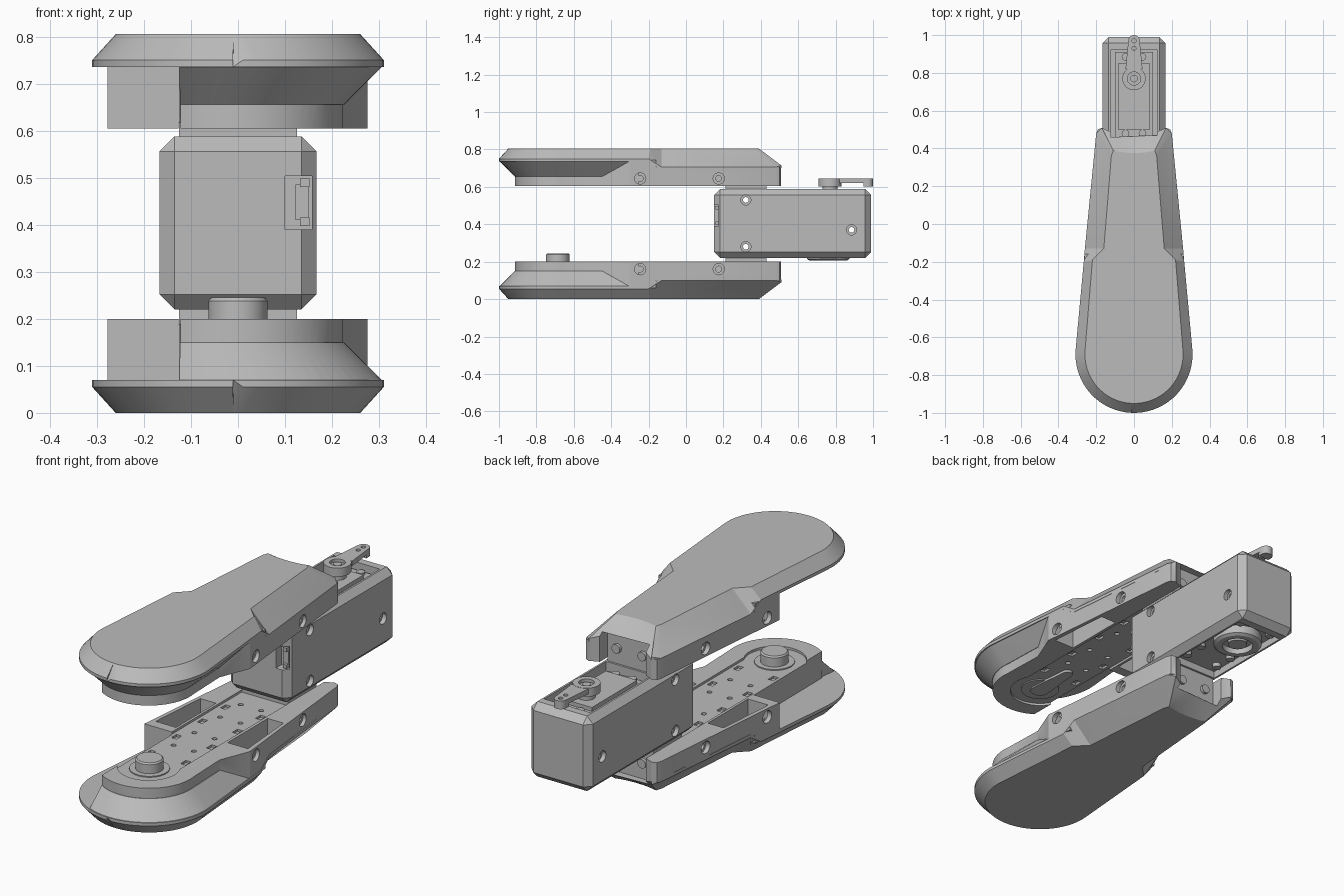
import bpy, bmesh, math
from mathutils import Matrix

cube = bpy.data.objects.get("Cube")
if cube:
    bpy.data.objects.remove(cube, do_unlink=True)

grey = bpy.data.materials.new("plain grey")
grey.use_nodes = True
grey.diffuse_color = (0.5, 0.5, 0.5, 1)
grey.node_tree.nodes["Principled BSDF"].inputs["Base Color"].default_value = (0.5, 0.5, 0.5, 1)
TOTAL = 0.805


def make(name, bm):
    bmesh.ops.recalc_face_normals(bm, faces=bm.faces[:])
    me = bpy.data.meshes.new(name)
    bm.to_mesh(me)
    bm.free()
    me.materials.append(grey)
    ob = bpy.data.objects.new(name, me)
    bpy.context.collection.objects.link(ob)
    return ob


def loft(name, rings):
    """Solid through matching closed rings."""
    bm = bmesh.new()
    loops = [[bm.verts.new(p) for p in r] for r in rings]
    n = len(loops[0])
    for a, b in zip(loops, loops[1:]):
        for i in range(n):
            j = (i + 1) % n
            bm.faces.new((a[i], a[j], b[j], b[i]))
    bm.faces.new(loops[0])
    bm.faces.new(loops[-1])
    return make(name, bm)


def prism(name, pts, z0, z1):
    return loft(name, [[(x, y, z) for x, y in pts] for z in (z0, z1)])


def box(name, x0, x1, y0, y1, z0, z1):
    return prism(name, [(x0, y0), (x1, y0), (x1, y1), (x0, y1)], z0, z1)


def arc(cx, cy, r, a0, a1, n):
    angles = [math.radians(a0 + (a1 - a0) * i / n) for i in range(n + 1)]
    return [(cx + r * math.cos(a), cy + r * math.sin(a)) for a in angles]


def lathe(name, x, y, profile, n=40):
    return loft(name, [[(px, py, z) for px, py in arc(x, y, r, 0, 360 - 360 / n, n - 1)] for r, z in profile])


def rod(name, x, y, r, z0, z1, n=28):
    return lathe(name, x, y, [(r, z0), (r, z1)], n)


def side_rod(name, x0, x1, y, z, r):
    ob = rod(name, 0, 0, r, x0, x1, 24)
    turn = Matrix(((0, 0, 1, 0), (1, 0, 0, y), (0, 1, 0, z), (0, 0, 0, 1)))
    ob.data.transform(turn)
    return ob


def combine(target, tools, op):
    for tool in tools:
        mod = target.modifiers.new("cut", "BOOLEAN")
        mod.operation, mod.solver, mod.object = op, "EXACT", tool
    dg = bpy.context.evaluated_depsgraph_get()
    mesh = bpy.data.meshes.new_from_object(target.evaluated_get(dg))
    target.modifiers.clear()
    target.data = mesh
    for tool in tools:
        bpy.data.objects.remove(tool, do_unlink=True)
    return target


def flipped(ob, name):
    new = ob.copy()
    new.data = ob.data.copy()
    new.name = name
    new.data.transform(Matrix.Translation((0, 0, TOTAL)) @ Matrix.Scale(-1, 4, (0, 0, 1)))
    new.data.flip_normals()
    bpy.context.collection.objects.link(new)
    return new


# Paddle base: teardrop with a chamfered edge that widens toward the rear
HEAD = -0.69
stations = [(o, f, 0.055) for o, f in zip(arc(0, HEAD, 0.31, -88, 5, 16), arc(0, HEAD, 0.26, -88, 5, 16))]
stations += [((0.266, -0.2), (0.22, -0.19), 0.055), ((0.26, -0.13), (0.16, -0.13), 0.1),
             ((0.2, 0.48), (0.12, 0.36), 0.1), ((0.17, 0.51), (0.11, 0.39), 0.09)]
rings = []
for (ox, oy), (fx, fy), z in stations:
    rings.append([(-fx, fy, 0), (fx, fy, 0), (ox, oy, z), (ox, oy, z + 0.015),
                  (-ox, oy, z + 0.015), (-ox, oy, z)])
shell = loft("lower_shell", rings)

# Upper tier: rounded front wall, flared on one side, with the rear side rails
front = [(-0.125, -0.33), (-0.277, -0.33), (-0.261, -0.16), (0.261, -0.16), (0.275, -0.3), (0.215, -0.45)]
front += arc(0, HEAD, 0.224, 8, -123, 24)
rear = [(-0.261, -0.162), (0.261, -0.162), (0.2, 0.48), (0.192, 0.5), (0.17, 0.509),
        (-0.17, 0.509), (-0.192, 0.5), (-0.2, 0.48)]
tier = [prism("front_tier", front, 0.06, 0.2), prism("rear_tier", rear, 0.1, 0.2)]

# Sloped fairing around the rounded front
upper = arc(0, HEAD, 0.226, -123, 5, 22) + [(0.217, -0.45)]
lower = arc(0, HEAD, 0.307, -114, 5, 22) + [(0.274, -0.3)]
tier.append(loft("fairing", [[(u[0], u[1], 0.15), (w[0], w[1], 0.068), (u[0] * 0.9, u[1] + 0.02, 0.06),
                              (u[0] * 0.9, u[1] + 0.02, 0.15)] for u, w in zip(upper, lower)]))
combine(shell, tier, "UNION")

# Cuts: concave rear, end channel, plate recess, side pockets, screw holes
cuts = [lathe("rear_cut", 0, 0.824, [(0.464, -0.01), (0.357, 0.06), (0.357, 0.3)], 96),
        box("channel_cut", -0.125, 0.125, 0.43, 0.7, 0.06, 0.3),
        prism("recess_cut", [(0.125, 0.6), (-0.127, 0.6), (-0.127, HEAD + 0.06)]
              + arc(0, HEAD, 0.14, 155, 385, 24) + [(0.125, HEAD + 0.062)], 0.189, 0.25)]
for s in (-1, 1):
    cuts.append(prism("pocket_cut", [(s * 0.14, -0.28), (s * 0.25, -0.28), (s * 0.225, 0.03), (s * 0.14, 0.03)], 0.1, 0.3))
    for y, x in ((-0.245, 0.268), (0.175, 0.229)):
        cuts.append(side_rod("bore", s * (x - 0.02), s * (x + 0.05), y, 0.16, 0.03))
        cuts.append(side_rod("hole", s * (x - 0.06), s * x, y, 0.16, 0.016))
    for y in (-0.42, -0.26, -0.06, 0.1):
        cuts.append(rod("dot", s * 0.055, y, 0.012, 0.178, 0.21, 14))
    for y in (-0.54, -0.34, -0.14, 0.04):
        cuts.append(box("slot", s * 0.095 - 0.014, s * 0.095 + 0.014, y - 0.02, y + 0.02, 0.178, 0.21))
combine(shell, cuts, "DIFFERENCE")

parts = [shell, flipped(shell, "upper_shell")]

# End screws and pivot mounts between paddles and centre box
for s in (-1, 1):
    screw = rod("lower_end_screw", 0, 0, 0.022, 0.42, 0.445, 20)
    screw.data.transform(Matrix(((1, 0, 0, s * 0.07), (0, 0, 1, 0), (0, 1, 0, 0.14), (0, 0, 0, 1))))
    parts += [screw, flipped(screw, "upper_end_screw")]
mount = box("lower_mount", -0.125, 0.125, 0.21, 0.43, 0.18, 0.225)
parts += [mount, flipped(mount, "upper_mount")]

# Raised button below, horn lever above
parts.append(lathe("button_collar", 0, HEAD + 0.005, [(0.09, 0.18), (0.09, 0.194)]))
parts.append(lathe("button", 0, HEAD + 0.005, [(0.063, 0.18), (0.063, 0.238), (0.057, 0.245)]))
parts.append(prism("upper_lever", arc(0, HEAD, 0.045, 180, 360, 14) + arc(0, HEAD + 0.2, 0.025, 0, 180, 10),
                   0.604, 0.62))
parts.append(rod("upper_lever_hub", 0, HEAD, 0.09, 0.611, 0.625))

# Centre box with chamfered edges
bm = bmesh.new()
bmesh.ops.create_cube(bm, size=1, matrix=Matrix.Translation((0, 0.57, 0.404))
                      @ Matrix.Diagonal((0.333, 0.84, 0.368, 1)))
bmesh.ops.bevel(bm, geom=bm.edges[:], offset=0.032, segments=1, affect="EDGES")
body = make("centre_box", bm)
cuts = [box("top_pocket", -0.125, 0.125, 0.44, 0.92, 0.54, 0.7),
        box("bottom_pocket", -0.125, 0.125, 0.44, 0.92, 0.1, 0.255),
        box("switch_slot", 0.1, 0.157, 0.1, 0.195, 0.39, 0.503)]
for y, z in ((0.32, 0.53), (0.32, 0.28), (0.885, 0.37)):
    cuts.append(side_rod("through_hole", -0.3, 0.3, y, z, 0.015))
    for s in (-1, 1):
        cuts.append(side_rod("bore", s * 0.145, s * 0.3, y, z, 0.027))
combine(body, cuts, "DIFFERENCE")
parts.append(body)
parts.append(box("switch_body", 0.122, 0.15, 0.175, 0.2, 0.41, 0.485))
for z in (0.397, 0.48):
    parts.append(box("switch_tab", 0.132, 0.152, 0.158, 0.2, z, z + 0.018))

# Motor in the top pocket
parts.append(box("motor_body", -0.085, 0.085, 0.5, 0.85, 0.5, 0.575))
parts.append(box("motor_flange", -0.1, 0.1, 0.46, 0.91, 0.5, 0.556))
for s in (-1, 1):
    for y in (0.48, 0.885):
        parts.append(rod("motor_screw", s * 0.045, y, 0.02, 0.55, 0.568, 18))

# Horn on the motor shaft
parts.append(rod("horn_shaft", 0, 0.77, 0.04, 0.56, 0.61))
hub = rod("horn_hub", 0, 0.77, 0.062, 0.603, 0.645, 36)
combine(hub, [rod("hub_recess", 0, 0.77, 0.035, 0.63, 0.7)], "DIFFERENCE")
arm = prism("horn_arm", [(-0.045, 0.82), (0.045, 0.82)] + arc(0, 0.97, 0.03, 0, 180, 14), 0.62, 0.644)
combine(arm, [rod("arm_hole", 0, y, 0.011, 0.5, 0.7, 14) for y in (0.93, 0.97)], "DIFFERENCE")
tip = prism("horn_tip", [(-0.03, 0.95), (0.03, 0.95)] + arc(0, 0.97, 0.03, 0, 180, 14), 0.603, 0.622)
screw = rod("horn_screw", 0, 0.77, 0.02, 0.6, 0.638, 18)
parts += [hub, arm, tip, screw]

# Bearing and screws in the bottom pocket
ring = lathe("bearing_ring", 0, 0.76, [(0.1, 0.206), (0.114, 0.215), (0.114, 0.27)])
combine(ring, [rod("ring_hole", 0, 0.76, 0.072, 0.19, 0.235, 36)], "DIFFERENCE")
parts += [ring, rod("bearing_core", 0, 0.76, 0.045, 0.215, 0.25)]
for s in (-1, 1):
    for y in (0.5, 0.6, 0.89):
        parts.append(rod("bottom_screw", s * 0.09, y, 0.02, 0.235, 0.26, 18))

# Smooth the curved walls, keep edges sharp
bpy.ops.object.select_all(action="DESELECT")
for ob in parts:
    ob.select_set(True)
bpy.context.view_layer.objects.active = shell
bpy.ops.object.shade_smooth_by_angle(angle=math.radians(25))
